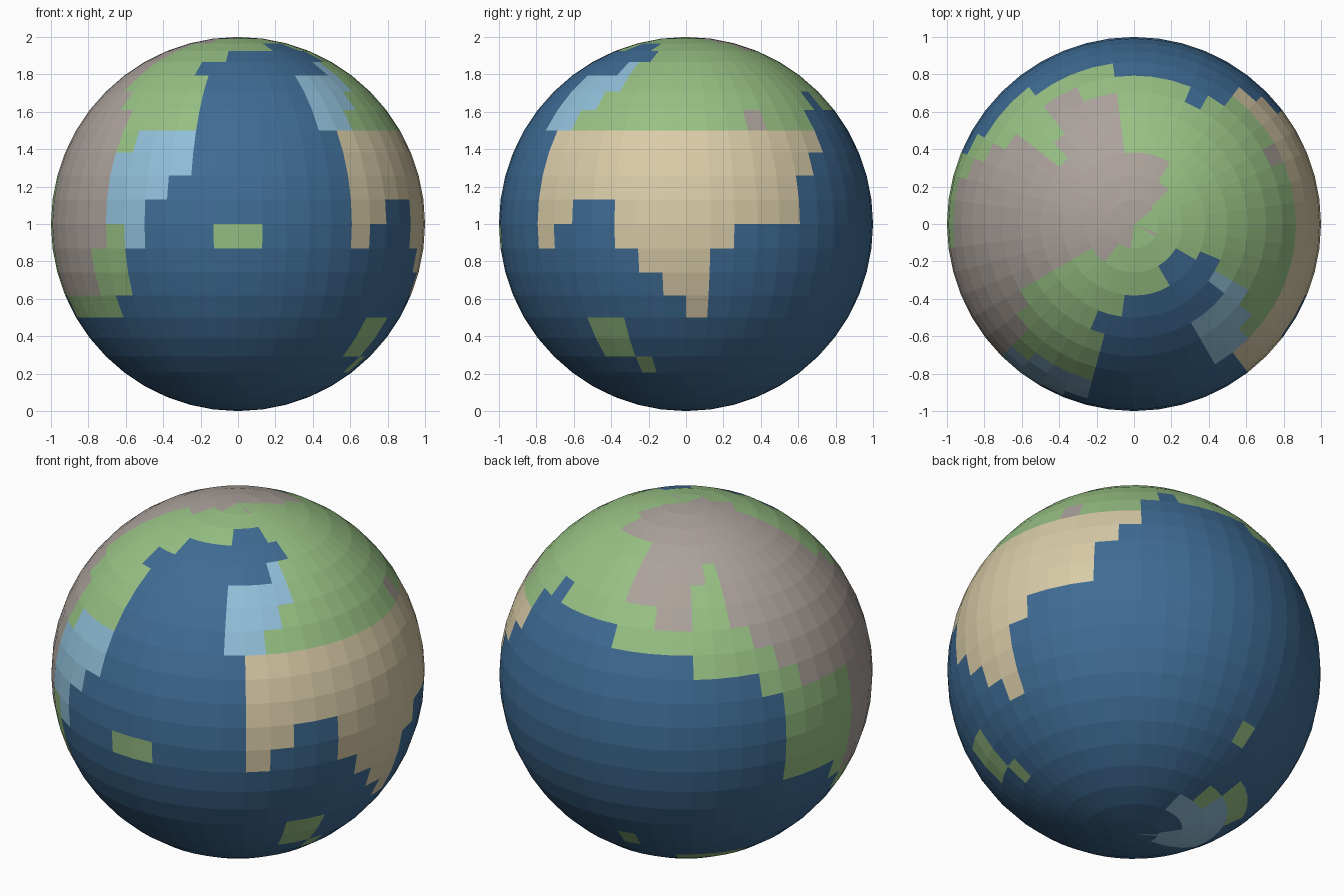
import bpy, bmesh, math

if "Cube" in bpy.data.objects:
    bpy.data.objects.remove(bpy.data.objects["Cube"])

SEGMENTS, RINGS = 48, 24
STEP = 360 / SEGMENTS          # each face spans 7.5 degrees both ways


def material(name, rgb):
    mat = bpy.data.materials.new(name)
    mat.diffuse_color = (*rgb, 1)
    mat.use_nodes = True
    mat.node_tree.nodes["Principled BSDF"].inputs["Base Color"].default_value = mat.diffuse_color
    return mat


OCEAN, GRASS, SHALLOWS, SAND, ROCK = range(5)
palette = [
    material("ocean_blue", (0.05, 0.15, 0.30)),
    material("grass_green", (0.31, 0.53, 0.23)),
    material("shallow_blue", (0.28, 0.52, 0.69)),
    material("sand_tan", (0.69, 0.60, 0.39)),
    material("rock_taupe", (0.41, 0.36, 0.33)),
]

# Patches per latitude row (0 = just above the equator): column spans,
# counted eastward from the front (-y), 12 columns per quarter turn.
northern_sea = {
    4: [(-2, 4), (19, 25)], 5: [(-2, 4), (20, 21)], 6: [(-2, 4)],
    7: [(-3, 7)], 8: [(-1, 9)], 9: [(4, 8)],
}
grassland = {
    3: [(29, 33), (42, 43)], 2: [(32, 34)], 1: [(33, 37)], 0: [(33, 37)],
    -1: [(33, 37), (42, 43), (47, 49)], -2: [(33, 37), (41, 43)],
    -3: [(36, 37), (41, 43)], -4: [(37, 42)], -5: [(7, 9)],
    -6: [(7, 9), (25, 26)], -7: [(9, 10)], -8: [(28, 33)], -9: [(26, 28)],
}
shallows = {
    7: [(7, 8)], 6: [(4, 8)], 5: [(4, 7)], 4: [(4, 6)],
    3: [(43, 46)], 2: [(42, 46)], 1: [(42, 45)], 0: [(42, 44)], -1: [(43, 44)],
    -9: [(28, 37)], -10: [(24, 37)], -11: [(31, 37)], -12: [(32, 33)],
}
desert = {
    3: [(5, 19)], 2: [(5, 18)], 1: [(5, 17)], 0: [(5, 7), (9, 17)],
    -1: [(5, 6), (9, 14)], -2: [(10, 13)], -3: [(11, 13)], -4: [(12, 13)],
}
mountains = {
    11: [(17, 47), (8, 9)], 10: [(18, 43)], 9: [(20, 40)], 8: [(25, 40)],
    7: [(25, 30), (31, 40)], 6: [(25, 29), (31, 40)],
    5: [(27, 29), (31, 41)], 4: [(15, 16), (32, 42)],
    3: [(33, 42)], 2: [(34, 42)], 1: [(37, 42)], 0: [(37, 42)],
    -1: [(37, 42)], -2: [(37, 41)], -3: [(37, 41)],
}

# Base colours: grass in the far north, ocean elsewhere; then the patches
grid = {(row, col): GRASS if row >= 4 else OCEAN
        for row in range(-RINGS // 2, RINGS // 2) for col in range(SEGMENTS)}
for colour, patch in ((OCEAN, northern_sea), (GRASS, grassland),
                      (SHALLOWS, shallows), (SAND, desert), (ROCK, mountains)):
    for row, spans in patch.items():
        for start, end in spans:
            for col in range(start, end):
                grid[row, col % SEGMENTS] = colour

# Faceted globe, coloured face by face from the grid
bm = bmesh.new()
bmesh.ops.create_uvsphere(bm, u_segments=SEGMENTS, v_segments=RINGS, radius=1)
for face in bm.faces:
    c = face.calc_center_median()
    lat = math.degrees(math.atan2(c.z, math.hypot(c.x, c.y)))
    lon = math.degrees(math.atan2(c.x, -c.y)) % 360
    face.material_index = grid[math.floor(lat / STEP), int(lon / STEP) % SEGMENTS]
    face.smooth = False
bmesh.ops.translate(bm, verts=bm.verts, vec=(0, 0, 1))

mesh = bpy.data.meshes.new("globe")
bm.to_mesh(mesh)
bm.free()
for mat in palette:
    mesh.materials.append(mat)
bpy.context.collection.objects.link(bpy.data.objects.new("globe", mesh))
